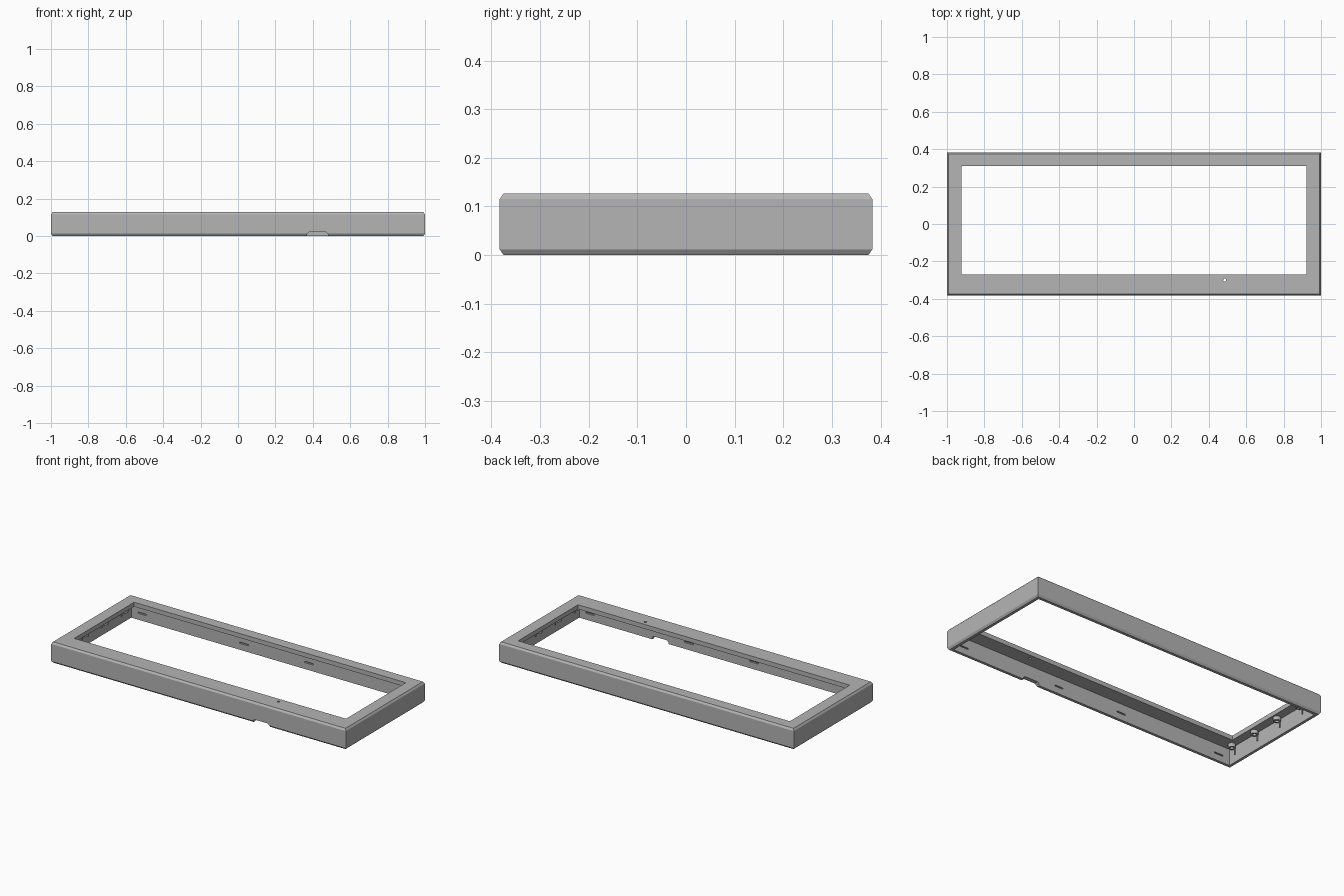
import bpy, bmesh

if "Cube" in bpy.data.objects:
    bpy.data.objects.remove(bpy.data.objects["Cube"])

grey = bpy.data.materials.new("plain grey")
grey.use_nodes = True
colour = (0.46, 0.46, 0.46, 1)
grey.diffuse_color = colour
grey.node_tree.nodes["Principled BSDF"].inputs["Base Color"].default_value = colour

HX, HY, H = 1.0, 0.383, 0.127     # outer half sizes and height
WALL, DECK = 0.025, 0.1           # wall thickness, underside of the top
CH_IN, CH_UP = 0.008, 0.012       # edge chamfer


def finish(bm, name):
    bmesh.ops.recalc_face_normals(bm, faces=bm.faces)
    mesh = bpy.data.meshes.new(name)
    bm.to_mesh(mesh)
    bm.free()
    mesh.materials.append(grey)
    obj = bpy.data.objects.new(name, mesh)
    bpy.context.collection.objects.link(obj)
    return obj


def rect(inset):
    return (-HX + inset, HX - inset, -HY + inset, HY - inset)


def loop_shell(name, rings):
    """Closed shell swept through rectangular rings (x0, x1, y0, y1), z."""
    bm = bmesh.new()
    loops = []
    for (x0, x1, y0, y1), z in rings:
        loops.append([bm.verts.new((x, y, z)) for x, y in
                      ((x0, y0), (x1, y0), (x1, y1), (x0, y1))])
    for a, b in zip(loops, loops[1:] + loops[:1]):
        for i in range(4):
            j = (i + 1) % 4
            bm.faces.new((a[i], a[j], b[j], b[i]))
    return finish(bm, name)


def box(name, centre, size):
    bm = bmesh.new()
    bmesh.ops.create_cube(bm, size=1)
    bmesh.ops.scale(bm, vec=size, verts=bm.verts)
    bmesh.ops.translate(bm, vec=centre, verts=bm.verts)
    return finish(bm, name)


def cylinder(name, centre, radius, depth):
    bm = bmesh.new()
    bmesh.ops.create_cone(bm, cap_ends=True, segments=20, radius1=radius,
                          radius2=radius, depth=depth)
    bmesh.ops.translate(bm, vec=centre, verts=bm.verts)
    return finish(bm, name)


def cut(target, cutter):
    cutter.hide_render = True
    mod = target.modifiers.new("cut", 'BOOLEAN')
    mod.operation, mod.solver, mod.object = 'DIFFERENCE', 'EXACT', cutter
    bpy.context.view_layer.objects.active = target
    bpy.ops.object.modifier_apply(modifier=mod.name)
    bpy.data.objects.remove(cutter)


# Hollow case frame with an off-centre window, open underneath
window = (-0.922, 0.922, -0.27, 0.31)
frame = loop_shell("case_frame", [
    (rect(CH_IN), 0), (rect(0), CH_UP), (rect(0), H - CH_UP), (rect(CH_IN), H),
    (window, H), (window, DECK), (rect(WALL), DECK), (rect(WALL), 0)])

# Cable notch with chamfered upper corners
notch = box("notch_cutter", (0.425, -HY + 0.01, 0), (0.11, 0.06, 0.04))
bm = bmesh.new()
bm.from_mesh(notch.data)
edges = [e for e in bm.edges if all(v.co.z > 0 for v in e.verts)
         and abs(e.verts[0].co.x - e.verts[1].co.x) < 0.001]
bmesh.ops.bevel(bm, geom=edges, offset=0.01, segments=1, affect='EDGES')
bm.to_mesh(notch.data)
bm.free()
cut(frame, notch)

# Indicator hole through the top
cut(frame, cylinder("hole_cutter", (0.485, -0.3, H), 0.008, 0.1))

# Clip slots inside the front and back walls
for side in (-1, 1):
    for x in (-0.9, -0.21, 0.23, 0.9):
        cut(frame, box("slot_cutter", (x, side * (HY - WALL), 0.043),
                       (0.06, 0.016, 0.008)))

# Screw bosses under the top, each with a short rib on the side wall
for side, label in ((-1, "right"), (1, "left")):
    for i, y in enumerate((-0.31, -0.12, 0.07, 0.26)):
        boss = cylinder(f"{label}_boss_{i + 1}", (side * 0.952, y, 0.09),
                        0.021, 0.024)
        cut(boss, cylinder("boss_cutter", (side * 0.952, y, 0.08), 0.011, 0.03))
        box(f"{label}_rib_{i + 1}", (side * 0.973, y, 0.075), (0.008, 0.006, 0.055))
